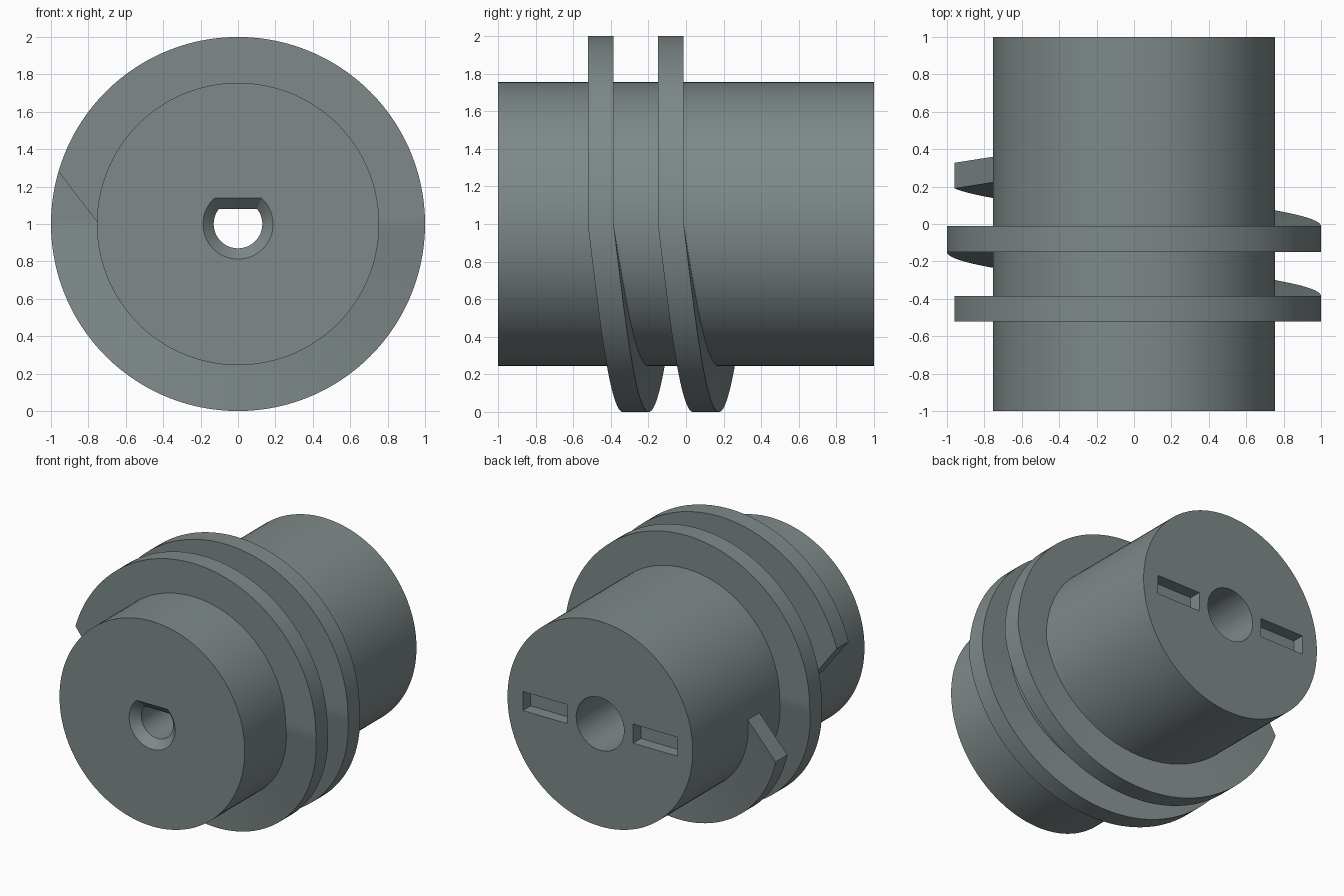
import bpy, bmesh, math

if "Cube" in bpy.data.objects:
    bpy.data.objects.remove(bpy.data.objects["Cube"])

AXIS_Z, R_BODY, R_THREAD = 1.0, 0.755, 1.0
PITCH, WIDTH, Y_START = 0.373, 0.137, -0.522

grey = bpy.data.materials.new("slate_grey")
grey.diffuse_color = (0.21, 0.25, 0.25, 1)
grey.use_nodes = True
grey.node_tree.nodes["Principled BSDF"].inputs["Base Color"].default_value = grey.diffuse_color


def loft(name, sections, closed_profile=True):
    """Skin a list of equal-length point rings and cap both ends."""
    bm = bmesh.new()
    rings = [[bm.verts.new(p) for p in s] for s in sections]
    n = len(rings[0])
    for a, b in zip(rings, rings[1:]):
        for i in range(n):
            j = (i + 1) % n
            bm.faces.new((a[i], a[j], b[j], b[i]))
    bm.faces.new(rings[0])
    bm.faces.new(rings[-1])
    bmesh.ops.remove_doubles(bm, verts=bm.verts, dist=1e-5)
    bmesh.ops.recalc_face_normals(bm, faces=bm.faces)
    me = bpy.data.meshes.new(name)
    bm.to_mesh(me)
    bm.free()
    ob = bpy.data.objects.new(name, me)
    bpy.context.collection.objects.link(ob)
    me.materials.append(grey)
    return ob


def circle(r, y, n=128):
    return [(r * math.cos(2 * math.pi * i / n), y,
             AXIS_Z + r * math.sin(2 * math.pi * i / n)) for i in range(n)]


def d_shape(r, flat, y, n=64):
    """Circle with its top cut off level at the height flat."""
    a = math.asin(flat / r)
    sweep = math.pi + 2 * a
    return [(r * math.cos(a - sweep * i / n), y,
             AXIS_Z + r * math.sin(a - sweep * i / n)) for i in range(n + 1)]


def box(x0, x1, y, h):
    return [(x0, y, AXIS_Z - h), (x1, y, AXIS_Z - h),
            (x1, y, AXIS_Z + h), (x0, y, AXIS_Z + h)]


def smooth(ob):
    bpy.ops.object.select_all(action='DESELECT')
    ob.select_set(True)
    bpy.context.view_layer.objects.active = ob
    bpy.ops.object.shade_smooth_by_angle(angle=math.radians(30))


# Main cylinder
body = loft("body", [circle(R_BODY, -1), circle(R_BODY, 1)])

# Cutters: chamfered D bore at the front, round bore and two slots at the back
cutters = [
    loft("d_bore_cutter", [d_shape(0.197, 0.15, -1.01), d_shape(0.13, 0.08, -0.94),
                           d_shape(0.13, 0.08, -0.4)]),
    loft("round_bore_cutter", [circle(0.195, -0.5, 64), circle(0.195, 1.1, 64)]),
]
for side, x0, x1 in (("left", -0.63, -0.27), ("right", 0.27, 0.63)):
    cutters.append(loft(side + "_slot_cutter",
                        [box(x0, x1, 0.91, 0.07), box(x0, x1, 1.1, 0.07)]))
for c in cutters:
    mod = body.modifiers.new(c.name, 'BOOLEAN')
    mod.object, mod.operation, mod.solver = c, 'DIFFERENCE', 'EXACT'
    smooth(body)
    bpy.ops.object.modifier_apply(modifier=mod.name)
    bpy.data.objects.remove(c)
smooth(body)


# Thread: level over the top half of each turn, advancing on the lower half
def advance(t):
    turn = math.floor(t / 360)
    return Y_START + PITCH * (turn + min((t - 360 * turn) / 180, 1)) if t > 0 else Y_START


def thread_point(r, t, dy):
    a = math.radians(t)
    return (r * math.cos(a), advance(t) + dy, AXIS_Z - r * math.sin(a))


TAPER = 16.3  # angle by which the outer edge stops short at both ends
sections = []
for k in range(241):
    t = -180 + 3 * k
    t_out = min(max(t, -180 + TAPER), 540 - TAPER)
    sections.append([thread_point(R_BODY - 0.01, t, 0), thread_point(R_THREAD, t_out, 0),
                     thread_point(R_THREAD, t_out, WIDTH), thread_point(R_BODY - 0.01, t, WIDTH)])
thread = loft("thread", sections)
smooth(thread)
